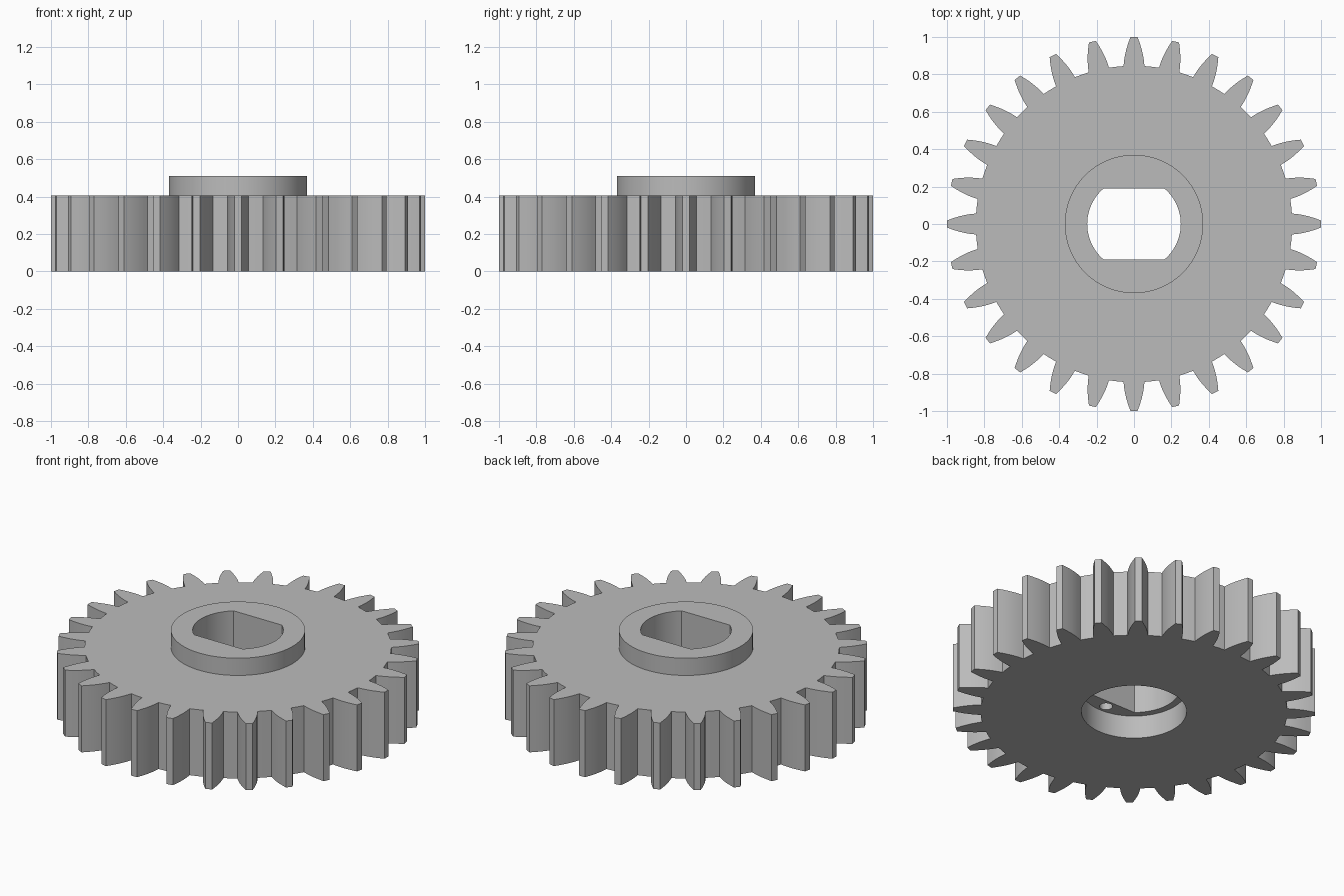
import bpy, bmesh
from math import sin, cos, pi, radians, atan2, asin, sqrt

if "Cube" in bpy.data.objects:
    bpy.data.objects.remove(bpy.data.objects["Cube"], do_unlink=True)

GREY = (0.5, 0.5, 0.5, 1.0)
TEETH = 28
GEAR_TOP, HUB_TOP = 0.405, 0.51
HUB_R, BORE_R, FLAT_Y = 0.37, 0.25, 0.19
RECESS_R, RECESS_TOP = 0.29, 0.14

grey = bpy.data.materials.new("plain_grey")
grey.use_nodes = True
grey.diffuse_color = GREY
grey.node_tree.nodes["Principled BSDF"].inputs["Base Color"].default_value = GREY


def prism(name, outline, z0, z1):
    """Extrude a closed 2D outline between two heights."""
    bm = bmesh.new()
    face = bm.faces.new([bm.verts.new((x, y, z0)) for x, y in outline])
    out = bmesh.ops.extrude_face_region(bm, geom=[face])
    top = [v for v in out["geom"] if isinstance(v, bmesh.types.BMVert)]
    bmesh.ops.translate(bm, verts=top, vec=(0, 0, z1 - z0))
    bmesh.ops.recalc_face_normals(bm, faces=bm.faces)
    mesh = bpy.data.meshes.new(name)
    bm.to_mesh(mesh)
    bm.free()
    mesh.materials.append(grey)
    obj = bpy.data.objects.new(name, mesh)
    bpy.context.collection.objects.link(obj)
    return obj


def circle(r, n=96, cx=0, cy=0):
    return [(cx + r * cos(2 * pi * i / n), cy + r * sin(2 * pi * i / n)) for i in range(n)]


def gear_outline():
    # One flank as (radius, half width), mirrored about each tooth's axis
    flank = [(0.846, 0.056), (0.875, 0.053), (0.905, 0.048),
             (0.935, 0.041), (0.97, 0.03), (1.0, 0.019)]
    side = [(sqrt(r * r - w * w), w) for r, w in flank]
    tooth = [(a, -w) for a, w in side] + [(a, w) for a, w in reversed(side)]
    points = []
    for i in range(TEETH):
        t = 2 * pi * i / TEETH
        points += [(a * cos(t) - w * sin(t), a * sin(t) + w * cos(t)) for a, w in tooth]
        gap = t + pi / TEETH
        points.append((flank[0][0] * cos(gap), flank[0][0] * sin(gap)))
    return points


def double_flat_outline(n=24):
    # Round bore with a flat on the front and the back
    a = asin(FLAT_Y / BORE_R)
    arc = [-a + 2 * a * i / n for i in range(n + 1)]
    return [(BORE_R * cos(t + s), BORE_R * sin(t + s)) for s in (0, pi) for t in arc]


def boolean(target, tool, operation):
    mod = target.modifiers.new(operation.lower(), "BOOLEAN")
    mod.operation, mod.solver, mod.object = operation, "EXACT", tool
    bpy.context.view_layer.objects.active = target
    bpy.ops.object.modifier_apply(modifier=mod.name)
    bpy.data.objects.remove(tool, do_unlink=True)


# Toothed body with the raised hub
gear = prism("gear_wheel", gear_outline(), 0, GEAR_TOP)
boolean(gear, prism("hub", circle(HUB_R), GEAR_TOP - 0.1, HUB_TOP), "UNION")

# Shaft bore, round recess underneath, and pin holes in the recess ledge
boolean(gear, prism("bore", double_flat_outline(), -0.1, HUB_TOP + 0.1), "DIFFERENCE")
boolean(gear, prism("recess", circle(RECESS_R), -0.1, RECESS_TOP), "DIFFERENCE")
for side in (-1, 1):
    pin = prism("pin_hole", circle(0.036, 32, 0, side * 0.24), RECESS_TOP - 0.05, RECESS_TOP + 0.15)
    boolean(gear, pin, "DIFFERENCE")

bpy.ops.object.select_all(action="DESELECT")
gear.select_set(True)
bpy.context.view_layer.objects.active = gear
bpy.ops.object.shade_smooth_by_angle(angle=radians(25))
